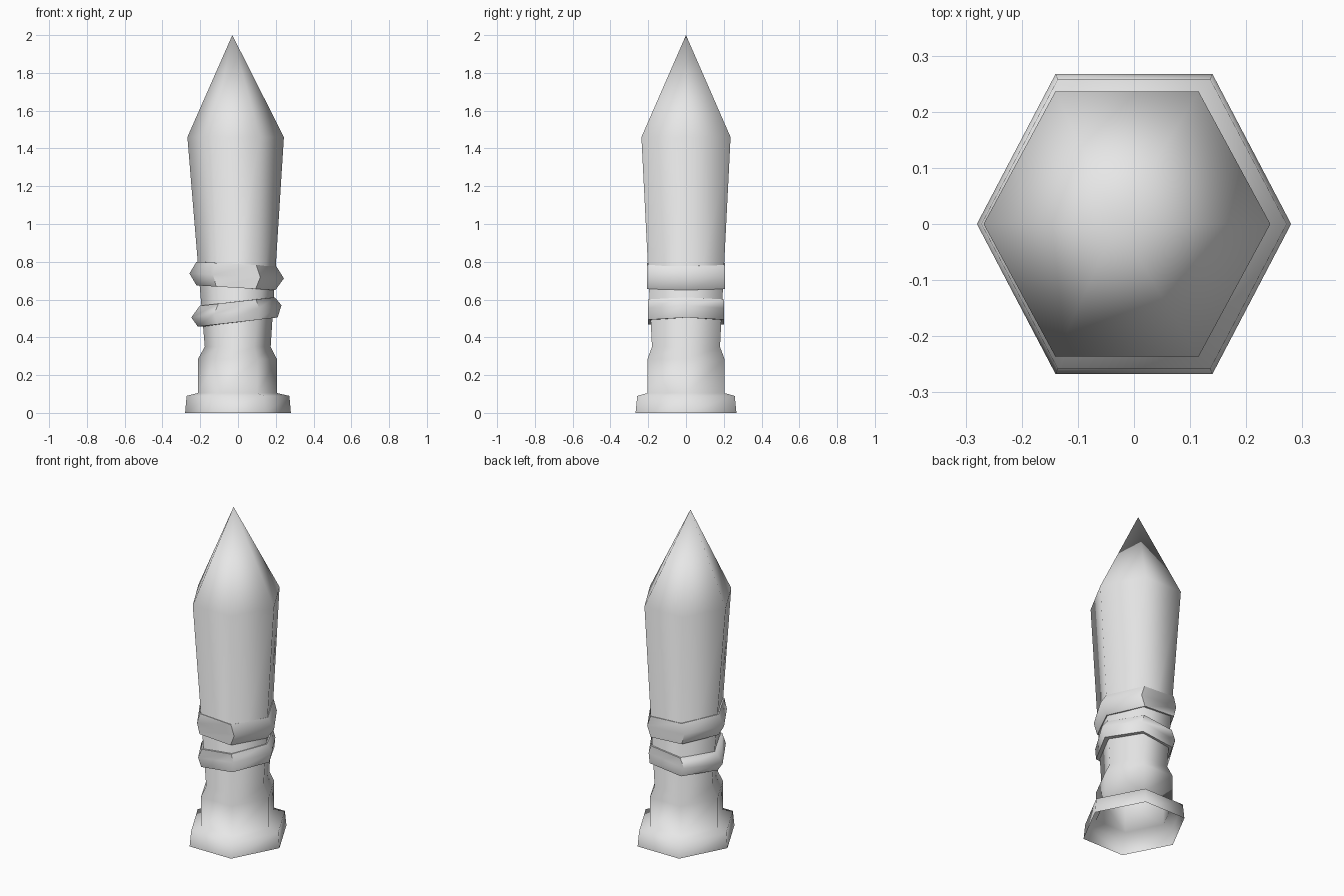
import bpy
import bmesh

cube = bpy.data.objects.get("Cube")
if cube:
    bpy.data.objects.remove(cube, do_unlink=True)

grey = bpy.data.materials.new("plain_grey")
grey.use_nodes = True
grey.diffuse_color = (0.8, 0.8, 0.8, 1)
grey.node_tree.nodes["Principled BSDF"].inputs["Base Color"].default_value = (0.8, 0.8, 0.8, 1)


def hexagon(left, right, flat):
    """Six (x, y) corners, pointed towards both x ends, with flats at +-y."""
    mid, half = (left + right) / 2, (right - left) / 4
    return [(right, 0), (mid + half, flat), (mid - half, flat),
            (left, 0), (mid - half, -flat), (mid + half, -flat)]


def skin(bm, rings):
    """Join consecutive six-corner rings with quads."""
    for low, high in zip(rings, rings[1:]):
        for i in range(6):
            j = (i + 1) % 6
            bm.faces.new((low[i], low[j], high[j], high[i]))


def finish(bm, name):
    mesh = bpy.data.meshes.new(name)
    bm.to_mesh(mesh)
    bm.free()
    mesh.materials.append(grey)
    mesh.shade_smooth()
    obj = bpy.data.objects.new(name, mesh)
    bpy.context.collection.objects.link(obj)
    return obj


# Post: hollow hexagonal shaft with a foot flange, a neck and a sharpened tip
SECTIONS = [  # height, left x, right x, flat y
    (0.0, -0.28, 0.28, 0.267),
    (0.09, -0.272, 0.272, 0.258),
    (0.105, -0.212, 0.206, 0.204),
    (0.285, -0.212, 0.206, 0.204),
    (0.35, -0.176, 0.173, 0.18),
    (1.46, -0.268, 0.243, 0.236),
]
bm = bmesh.new()
rings = [[bm.verts.new((x, y, z)) for x, y in hexagon(l, r, f)]
         for z, l, r, f in SECTIONS]
skin(bm, rings)
tip = bm.verts.new((-0.03, 0, 2))
for i in range(6):
    bm.faces.new((rings[-1][i], rings[-1][(i + 1) % 6], tip))
finish(bm, "post")


# Bindings: tilted straps whose side corners swell to a point
def binding(name, left, right, flat):
    """left and right list (x, z) for the bottom, peak and top of each side."""
    bm = bmesh.new()
    rings = []
    for (lx, lz), (rx, rz) in zip(left, right):
        ring = []
        for k, (x, y) in enumerate(hexagon(lx, rx, flat)):
            t = (x - lx) / (rx - lx)
            ring.append(bm.verts.new((x, y, lz + (rz - lz) * t)))
        rings.append(ring)

    # Lips turned in to the shaft
    def lip(ring):
        return [bm.verts.new((v.co.x * 0.85, v.co.y * 0.85, v.co.z)) for v in ring]

    skin(bm, [lip(rings[0])] + rings + [lip(rings[-1])])
    obj = finish(bm, name)
    bpy.ops.object.select_all(action='DESELECT')
    obj.select_set(True)
    bpy.context.view_layer.objects.active = obj
    bpy.ops.object.shade_smooth_by_angle(angle=1.1)


binding("upper_binding",
        [(-0.22, 0.675), (-0.257, 0.738), (-0.22, 0.8)],
        [(0.198, 0.65), (0.243, 0.712), (0.202, 0.777)], 0.206)
binding("lower_binding",
        [(-0.213, 0.457), (-0.247, 0.505), (-0.203, 0.567)],
        [(0.21, 0.505), (0.23, 0.57), (0.195, 0.612)], 0.202)
